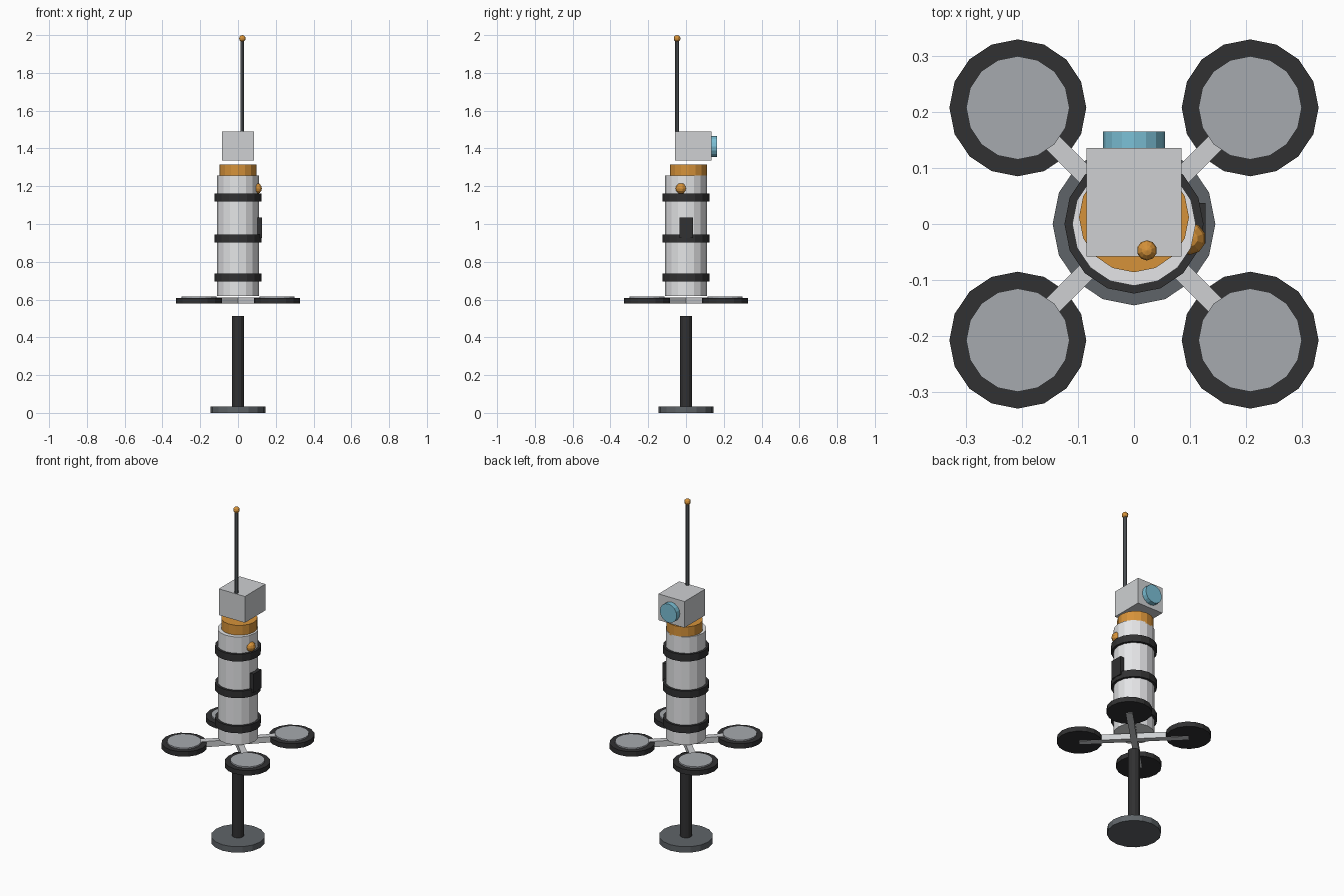
import bpy
from math import radians

cube = bpy.data.objects.get("Cube")
if cube:
    bpy.data.objects.remove(cube, do_unlink=True)


def material(name, r, g, b):
    """Flat material from 0-255 display values, stored as linear."""
    col = [(c / 255) ** 2.2 for c in (r, g, b)] + [1]
    m = bpy.data.materials.new(name)
    m.use_nodes = True
    m.diffuse_color = col
    m.node_tree.nodes["Principled BSDF"].inputs["Base Color"].default_value = col
    return m


white = material("off white", 230, 231, 233)
pale = material("pale grey", 205, 207, 209)
silver = material("silver grey", 165, 168, 173)
slate = material("slate grey", 95, 100, 104)
dark = material("charcoal", 52, 52, 53)
orange = material("orange", 213, 145, 60)
blue = material("lens blue", 122, 190, 212)


def finish(name, mat):
    ob = bpy.context.object
    ob.name = name
    ob.data.materials.append(mat)
    return ob


def drum(name, mat, radius, low, high, x=0, y=0, sides=16):
    bpy.ops.mesh.primitive_cylinder_add(
        vertices=sides, radius=radius, depth=high - low,
        location=(x, y, (low + high) / 2))
    return finish(name, mat)


def box(name, mat, size, loc, turn=0):
    bpy.ops.mesh.primitive_cube_add(size=1, location=loc)
    ob = finish(name, mat)
    ob.scale = size
    ob.rotation_euler.z = turn
    return ob


def ball(name, mat, radius, loc):
    bpy.ops.mesh.primitive_uv_sphere_add(
        segments=10, ring_count=6, radius=radius, location=loc)
    return finish(name, mat)


# Stand
drum("base_disc", slate, 0.145, 0, 0.035)
drum("post", dark, 0.033, 0.035, 0.512, sides=12)

# Crossed arms with round pads
for i in range(2):
    box("cross_arm_%d" % i, pale, (0.586, 0.034, 0.034),
        (0, 0, 0.595), radians(45 + 90 * i))
for side, sx in (("left", 1), ("right", -1)):
    for end, sy in (("back", 1), ("front", -1)):
        x, y = sx * 0.207, sy * 0.207
        drum("pad_%s_%s" % (end, side), dark, 0.122, 0.58, 0.609, x, y)
        drum("pad_plate_%s_%s" % (end, side), silver, 0.092, 0.6, 0.617, x, y)

# Body and bands
drum("body", white, 0.11, 0.62, 1.258)
for i, z in enumerate((0.716, 0.923, 1.14)):
    drum("band_%d" % i, dark, 0.124, z - 0.021, z + 0.021)
box("side_panel", dark, (0.03, 0.072, 0.11), (0.112, 0.001, 0.98))
ball("side_knob", orange, 0.029, (0.099, -0.026, 1.188))

# Neck and head
drum("neck", orange, 0.098, 1.25, 1.316, y=0.012)
box("head", pale, (0.17, 0.193, 0.155), (0, 0.039, 1.413))
lens = drum("lens", blue, 0.055, 1.395, 1.425, y=0.15)
lens.location.z = 1.41
lens.rotation_euler.x = radians(90)

# Antenna
drum("antenna", slate, 0.01, 1.48, 1.98, 0.023, -0.047, 8)
ball("antenna_tip", orange, 0.018, (0.023, -0.047, 1.982))
